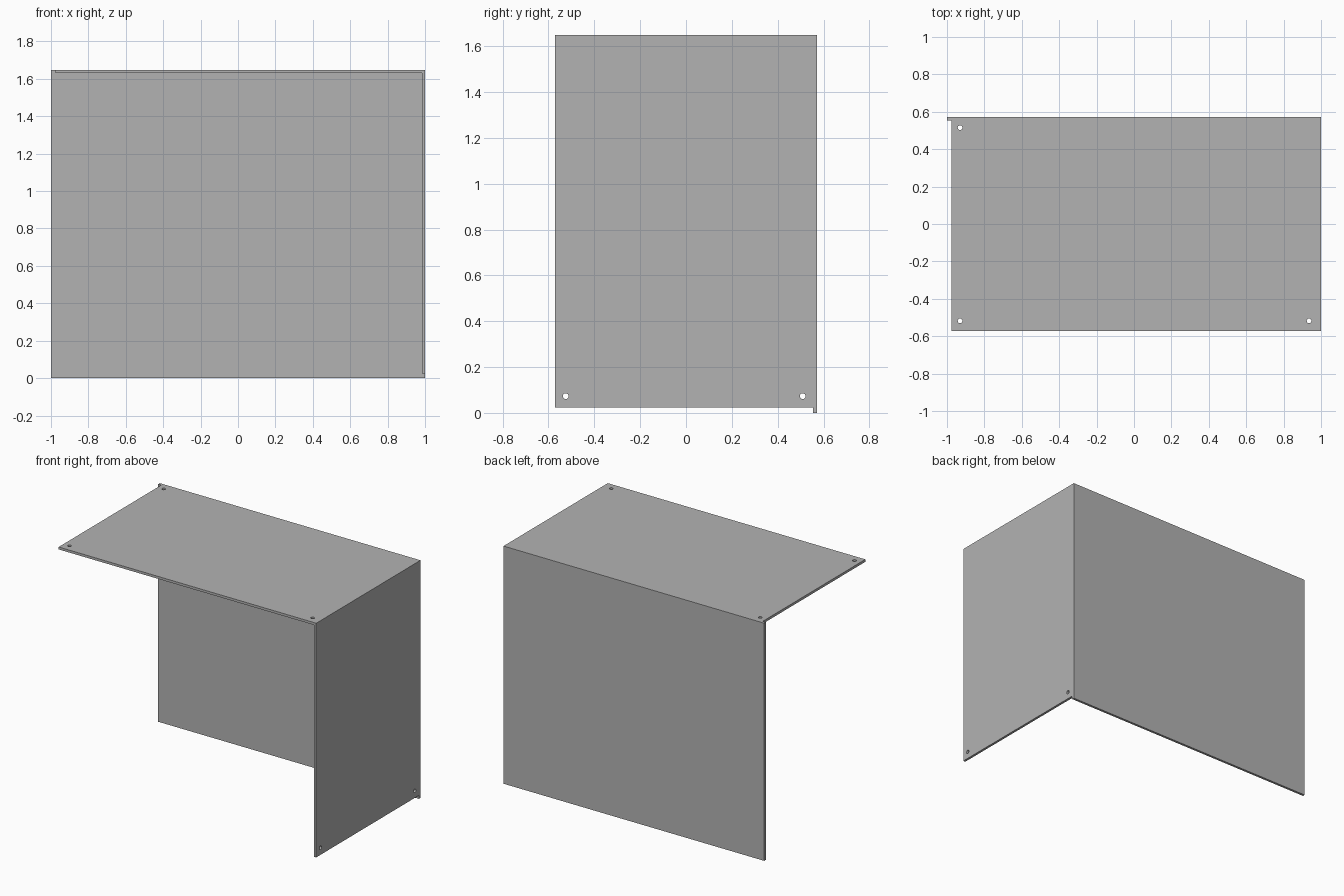
import bpy
from math import pi
from mathutils import Vector

if "Cube" in bpy.data.objects:
    bpy.data.objects.remove(bpy.data.objects["Cube"])

# Overall size, sheet thickness, edge relief and hole radius
X, Y, H = 1.0, 0.571, 1.648
T, GAP, R = 0.017, 0.024, 0.0125

grey = bpy.data.materials.new("sheet grey")
grey.use_nodes = True
colour = (0.45, 0.45, 0.45, 1)
grey.diffuse_color = colour
grey.node_tree.nodes["Principled BSDF"].inputs["Base Color"].default_value = colour


def panel(name, low, high):
    """Flat sheet spanning two opposite corners."""
    low, high = Vector(low), Vector(high)
    bpy.ops.mesh.primitive_cube_add(size=1, location=(low + high) / 2)
    ob = bpy.context.object
    ob.name = name
    ob.scale = high - low
    bpy.ops.object.transform_apply(location=False, rotation=False, scale=True)
    ob.data.materials.append(grey)
    return ob


def drill(ob, centres, rotation=(0, 0, 0)):
    """Cut a round hole through the sheet at every centre."""
    for centre in centres:
        bpy.ops.mesh.primitive_cylinder_add(
            vertices=24, radius=R, depth=T * 4, location=centre, rotation=rotation)
        cutter = bpy.context.object
        cutter.hide_render = True
        bpy.ops.object.select_all(action="DESELECT")
        ob.select_set(True)
        bpy.context.view_layer.objects.active = ob
        cut = ob.modifiers.new("hole", "BOOLEAN")
        cut.operation = "DIFFERENCE"
        cut.solver = "EXACT"
        cut.object = cutter
        bpy.ops.object.modifier_apply(modifier=cut.name)
        bpy.data.objects.remove(cutter)
    bpy.ops.object.shade_smooth_by_angle()


# Three sheets meeting at one corner
back = panel("back_panel", (-X, Y - T, 0), (X, Y, H))
top = panel("top_panel", (-X + GAP, -Y, H - T), (X, Y - T, H))
side = panel("left_side_panel", (X - T, -Y, GAP), (X, Y - T, H - T))

# Fixing holes at the free corners
drill(top, [(-0.93, 0.515, H), (-0.93, -0.518, H), (0.936, -0.518, H)])
drill(side, [(X, y, 0.073) for y in (-0.525, 0.509)], (0, pi / 2, 0))
